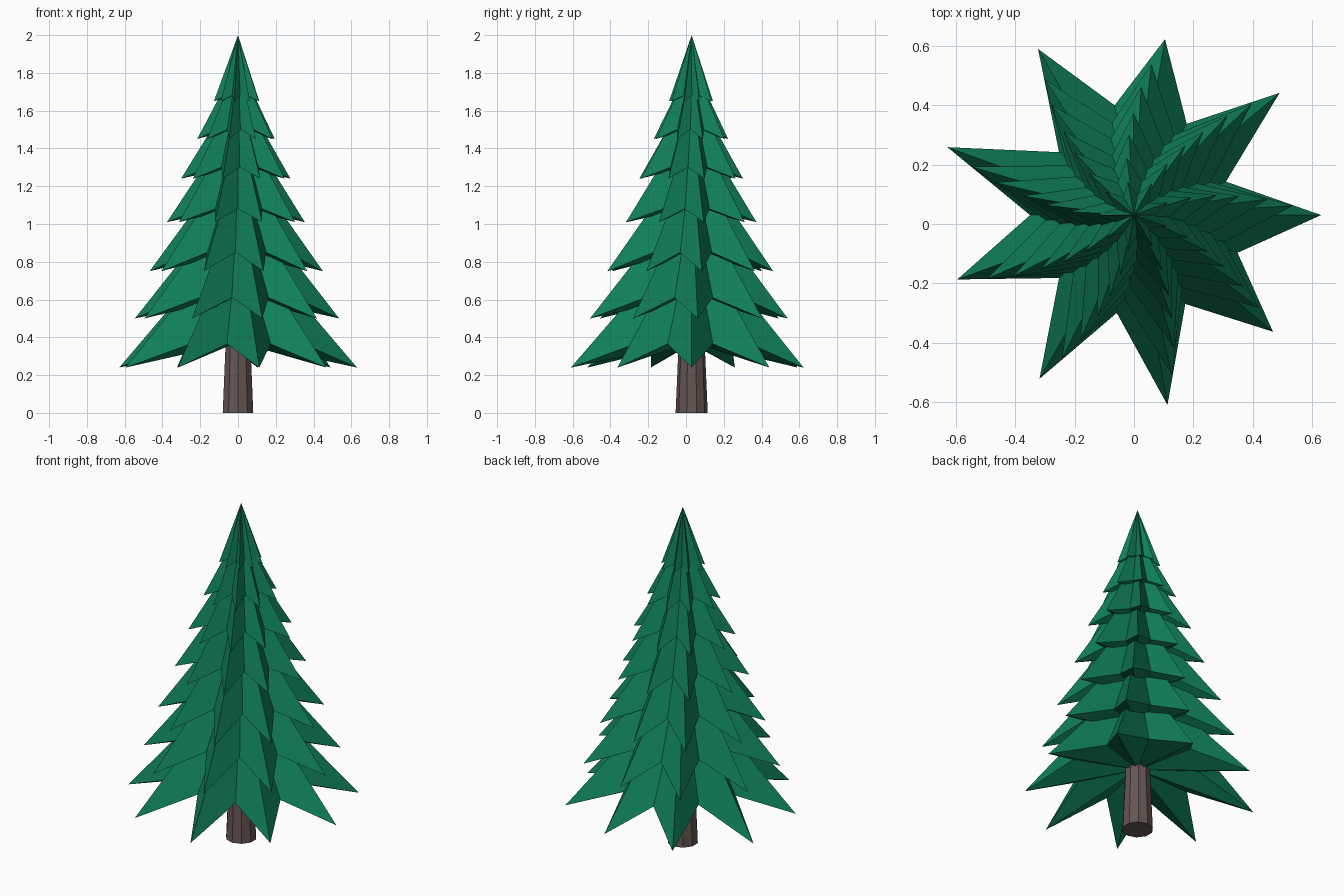
import bpy, bmesh, math

if "Cube" in bpy.data.objects:
    bpy.data.objects.remove(bpy.data.objects["Cube"])

CY = 0.03  # trunk axis offset in y


def material(name, rgb):
    m = bpy.data.materials.new(name)
    m.diffuse_color = (*rgb, 1)
    m.use_nodes = True
    m.node_tree.nodes["Principled BSDF"].inputs["Base Color"].default_value = m.diffuse_color
    return m


green = material("needle green", (0.005, 0.21, 0.10))
brown = material("bark brown", (0.13, 0.092, 0.083))


def make_object(name, bm, mat):
    bmesh.ops.recalc_face_normals(bm, faces=bm.faces)
    me = bpy.data.meshes.new(name)
    bm.to_mesh(me)
    bm.free()
    me.materials.append(mat)
    ob = bpy.data.objects.new(name, me)
    ob.location = (0, CY, 0)
    bpy.context.collection.objects.link(ob)
    return ob


# Trunk: tapered cylinder
bm = bmesh.new()
bmesh.ops.create_cone(bm, cap_ends=True, segments=10, radius1=0.085,
                      radius2=0.065, depth=0.46)
bmesh.ops.translate(bm, verts=bm.verts, vec=(0, 0, 0.23))
make_object("trunk", bm, brown)

# Uneven branch lengths around the star, relative to the tier radius
TIPS = (0.985, 1.0, 0.94, 1.01, 1.045, 0.99, 0.995, 1.015, 0.955)
VALLEYS = (0.515, 0.555, 0.587, 0.515, 0.547, 0.515, 0.523, 0.54, 0.58)


def tier(name, r, tip_z, valley_z, apex_z, turn):
    """Star-shaped nine-branch cone with a shallow hollow underside."""
    bm = bmesh.new()
    ring = []
    for i in range(9):
        for frac, z, half in ((TIPS[i], tip_z, 0), (VALLEYS[i], valley_z, 20)):
            a = math.radians(40 * i + half + turn)
            ring.append(bm.verts.new((r * frac * math.cos(a),
                                      r * frac * math.sin(a), z)))
    apex = bm.verts.new((0, 0, apex_z))
    under = bm.verts.new((0, 0, valley_z + 0.01))
    for i, v in enumerate(ring):
        w = ring[(i + 1) % len(ring)]
        bm.faces.new((v, w, apex))
        bm.faces.new((w, v, under))
    make_object(name, bm, green)


# Foliage tiers: radius, tip height, valley height, apex height
tiers = (
    (0.64, 0.24, 0.365, 0.98),
    (0.545, 0.50, 0.61, 1.19),
    (0.46, 0.75, 0.85, 1.39),
    (0.365, 1.01, 1.08, 1.58),
    (0.29, 1.24, 1.30, 1.73),
    (0.207, 1.45, 1.50, 1.86),
    (0.122, 1.65, 1.68, 2.00),
)
for n, t in enumerate(tiers):
    tier(f"foliage_tier_{n + 1}", *t, turn=3.4 * n)
